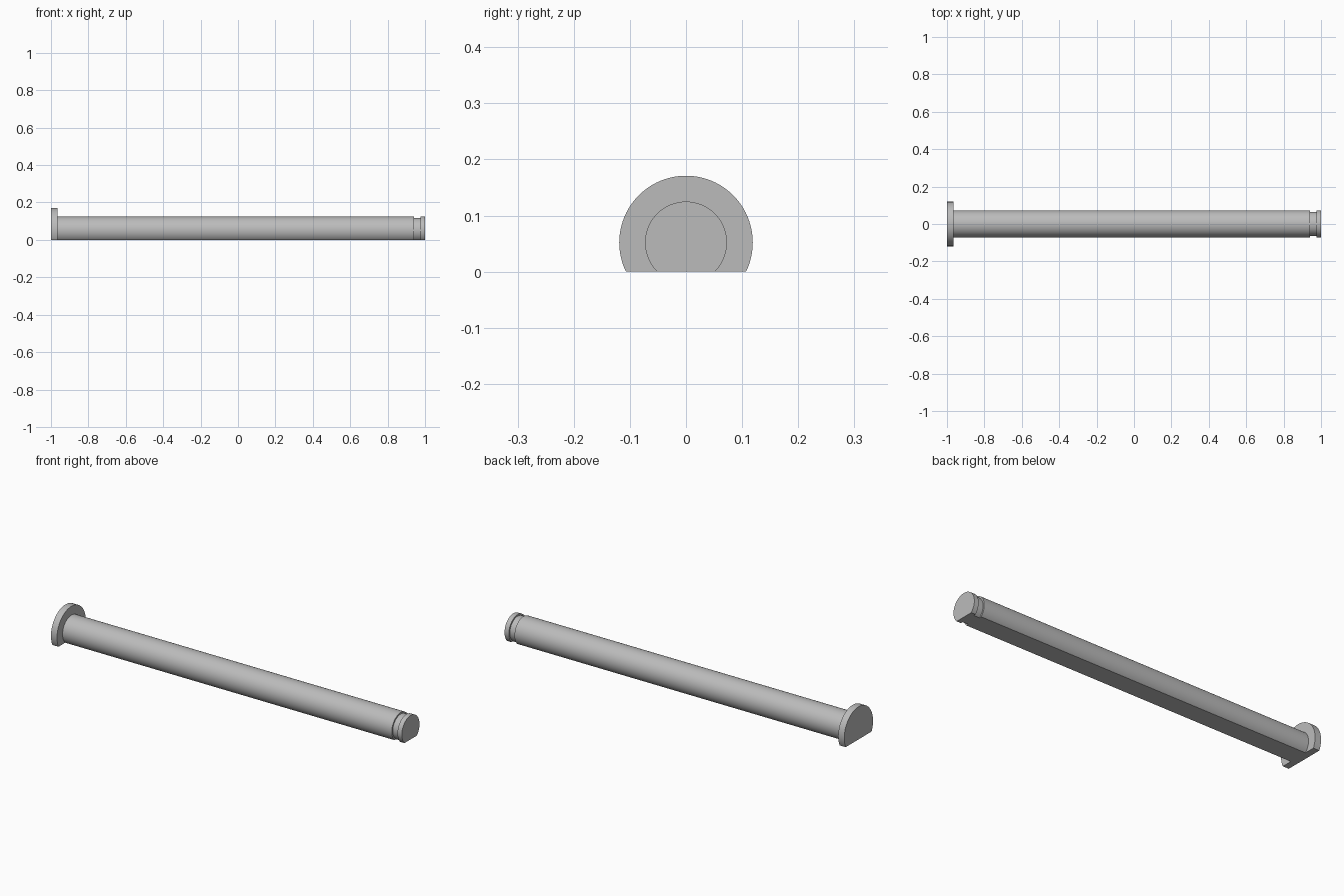
import bpy
import bmesh
from math import radians
from mathutils import Matrix

if "Cube" in bpy.data.objects:
    bpy.data.objects.remove(bpy.data.objects["Cube"], do_unlink=True)

AXIS_Z = 0.052
HEAD_R, SHAFT_R, GROOVE_R = 0.119, 0.073, 0.065

steel = bpy.data.materials.new("grey steel")
steel.use_nodes = True
grey = (0.5, 0.5, 0.5, 1)
steel.diffuse_color = grey
steel.node_tree.nodes["Principled BSDF"].inputs["Base Color"].default_value = grey

# Stepped profile: head, shaft, clip groove, tip
sections = [(-1.0, -0.965, HEAD_R), (-0.965, 0.942, SHAFT_R),
            (0.942, 0.975, GROOVE_R), (0.975, 1.0, SHAFT_R)]
profile = [(-1.0, 0)]
for start, end, radius in sections:
    profile += [(start, radius), (end, radius)]
profile.append((1.0, 0))

# Turn the profile around the pin's axis
bm = bmesh.new()
verts = [bm.verts.new((x, 0, r)) for x, r in profile]
edges = [bm.edges.new(pair) for pair in zip(verts, verts[1:])]
bmesh.ops.spin(bm, geom=verts + edges, cent=(0, 0, 0), axis=(1, 0, 0),
               angle=radians(360), steps=96)
bmesh.ops.remove_doubles(bm, verts=bm.verts, dist=1e-5)
bmesh.ops.transform(bm, matrix=Matrix.Translation((0, 0, AXIS_Z)), verts=bm.verts)

# Cut the flat underside and close it
geom = bm.verts[:] + bm.edges[:] + bm.faces[:]
bmesh.ops.bisect_plane(bm, geom=geom, plane_co=(0, 0, 0), plane_no=(0, 0, 1),
                       clear_inner=True)
rim = [e for e in bm.edges if e.is_boundary]
bmesh.ops.edgeloop_fill(bm, edges=rim)
bmesh.ops.recalc_face_normals(bm, faces=bm.faces)

mesh = bpy.data.meshes.new("headed_pin")
bm.to_mesh(mesh)
bm.free()
mesh.materials.append(steel)
pin = bpy.data.objects.new("headed_pin", mesh)
bpy.context.collection.objects.link(pin)

# Smooth round sides, crisp steps
bpy.ops.object.select_all(action='DESELECT')
pin.select_set(True)
bpy.context.view_layer.objects.active = pin
bpy.ops.object.shade_smooth_by_angle(angle=radians(30))
